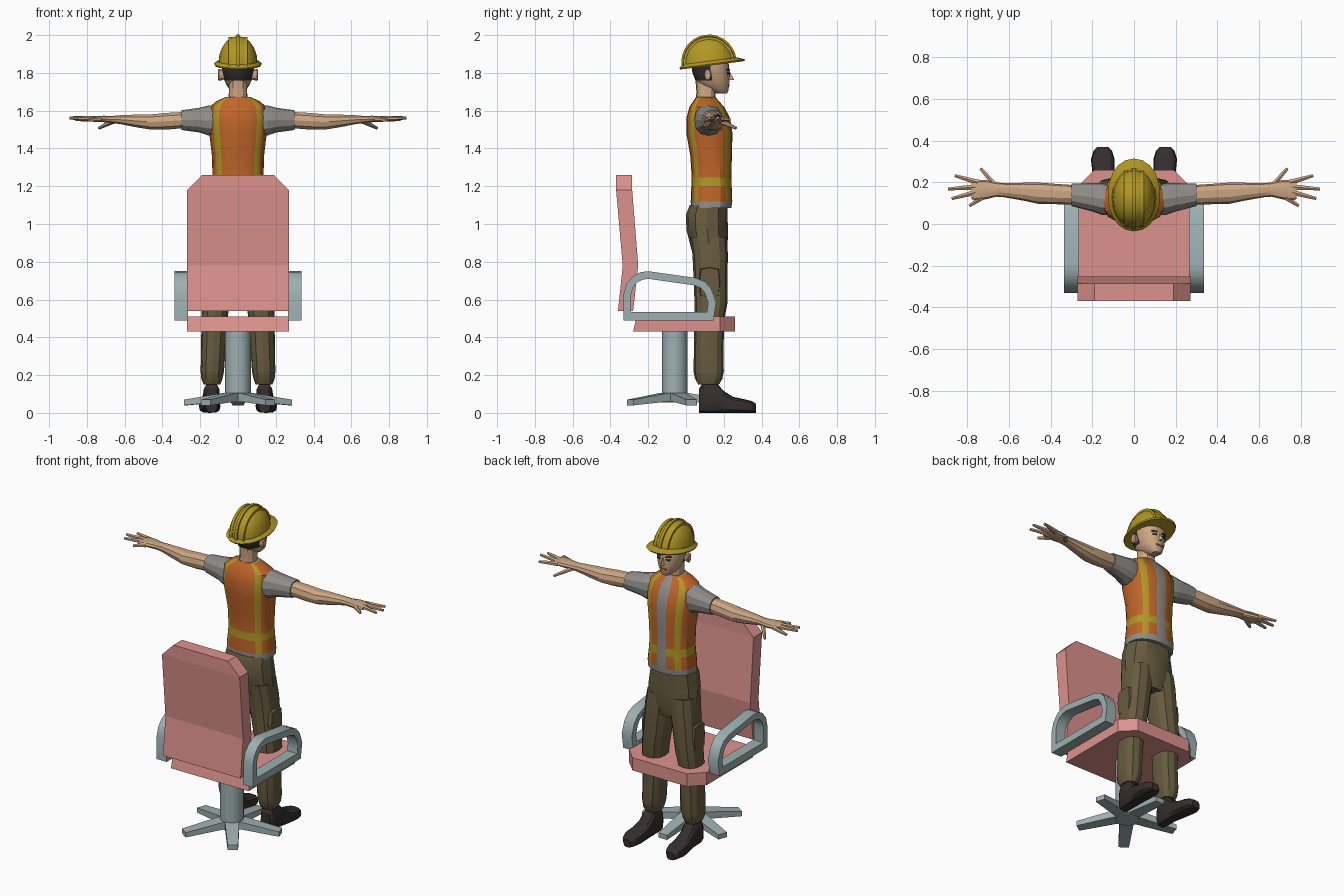
import bpy, bmesh, math
from mathutils import Vector, Matrix

if "Cube" in bpy.data.objects:
    bpy.data.objects.remove(bpy.data.objects["Cube"])

COLOURS = {
    "pink_padding": (0.72, 0.29, 0.27), "grey_steel": (0.34, 0.43, 0.44),
    "vest_orange": (0.52, 0.13, 0.022), "safety_yellow": (0.44, 0.31, 0.018),
    "shirt_grey": (0.28, 0.27, 0.25), "olive_cloth": (0.135, 0.105, 0.05),
    "boot_brown": (0.037, 0.027, 0.027), "skin": (0.60, 0.38, 0.23),
    "dark_hair": (0.03, 0.026, 0.028), "lip_brown": (0.42, 0.14, 0.05),
}
MATS = {}
for key, col in COLOURS.items():
    MATS[key] = bpy.data.materials.new(key)
    MATS[key].diffuse_color = (*col, 1)


def finish(name, bm, mats, smooth=0, rule=None):
    bmesh.ops.recalc_face_normals(bm, faces=bm.faces)
    me = bpy.data.meshes.new(name)
    bm.to_mesh(me)
    bm.free()
    for m in mats:
        me.materials.append(MATS[m])
    for p in me.polygons:
        p.use_smooth = smooth > 0
        if rule:
            p.material_index = rule(p.center)
    if smooth:
        me.set_sharp_from_angle(angle=math.radians(smooth))
    ob = bpy.data.objects.new(name, me)
    bpy.context.collection.objects.link(ob)
    return ob


def loft(name, rings, mats, smooth=0, rule=None, pick=None, caps=True):
    """Skin a list of point rings; pick(ring, segment) or rule(centre) chooses the colour."""
    bm = bmesh.new()
    vs = [[bm.verts.new(p) for p in r] for r in rings]
    n = len(vs[0])
    for i in range(len(vs) - 1):
        for j in range(n):
            k = (j + 1) % n
            f = bm.faces.new((vs[i][j], vs[i][k], vs[i + 1][k], vs[i + 1][j]))
            if pick:
                f.material_index = pick(i, j)
    if caps:
        bm.faces.new(vs[0])
        bm.faces.new(vs[-1])
    return finish(name, bm, mats, smooth, rule)


def oval(axis, pos, c1, c2, r1, r2, n=12, p=2.3, s=1):
    """Superellipse ring perpendicular to an axis; s = -1 mirrors it in x."""
    pts = []
    for k in range(n):
        a = 2 * math.pi * k / n
        c, d = math.cos(a), math.sin(a)
        u = c1 + r1 * math.copysign(abs(c) ** (2 / p), c)
        v = c2 + r2 * math.copysign(abs(d) ** (2 / p), d)
        x, y, z = {"x": (pos, u, v), "y": (u, pos, v), "z": (u, v, pos)}[axis]
        pts.append((s * x, y, z))
    return pts


def box(name, c, size, mat, rot=0):
    bm = bmesh.new()
    m = Matrix.Translation(c) @ Matrix.Rotation(rot, 4, "Z") @ Matrix.Diagonal((*size, 1))
    bmesh.ops.create_cube(bm, size=1, matrix=m)
    return finish(name, bm, [mat])


def finger(name, a, b, r1, r2):
    a, b = Vector(a), Vector(b)
    d = b - a
    bm = bmesh.new()
    m = Matrix.Translation((a + b) / 2) @ d.to_track_quat("Z", "Y").to_matrix().to_4x4()
    bmesh.ops.create_cone(bm, cap_ends=True, segments=6, radius1=r1, radius2=r2,
                          depth=d.length, matrix=m)
    return finish(name, bm, ["skin"])


# ---- Chair: seat, backrest, column, star base, armrests ----
def seat_ring(z, back):
    return [(-.27, back, z), (.27, back, z), (.27, .18, z), (.19, .26, z), (-.19, .26, z), (-.27, .18, z)]


loft("seat", [seat_ring(.43, -.28), seat_ring(.51, -.262)], ["pink_padding"])
loft("backrest", [[(-w, a, z), (w, a, z), (w, b, z), (-w, b, z)] for z, w, a, b in (
    (.54, .27, -.36, -.28), (.78, .27, -.335, -.253), (1.18, .27, -.37, -.285), (1.26, .19, -.37, -.285))],
    ["pink_padding"])
loft("column", [oval("z", z, 0, -.06, .068, .068, 18, 2) for z in (.055, .435)], ["grey_steel"], 35)
for i in range(5):
    spin = Matrix.Translation((0, -.06, 0)) @ Matrix.Rotation(math.radians(72 * i), 4, "Z")
    loft(f"base_leg_{i + 1}", [[spin @ Vector(q) for q in
         ((-w, r, lo), (w, r, lo), (w, r, hi), (-w, r, hi))]
         for r, w, lo, hi in ((0, .042, .06, .112), (.07, .04, .06, .105), (.29, .03, .04, .07))],
         ["grey_steel"])

OUTER = [(-.33, .49), (-.33, .63), (-.315, .685), (-.28, .725), (-.24, .745), (-.2, .75),
         (.05, .715), (.1, .695), (.135, .655), (.16, .585), (.145, .49)]
INNER = [(-.29, .535), (-.29, .63), (-.28, .665), (-.26, .69), (-.23, .705), (-.2, .71),
         (.045, .675), (.08, .66), (.1, .635), (.117, .58), (.11, .535)]
for side, s in (("left", -1), ("right", 1)):
    # Closed tube with a rectangular section running round the loop
    rings = [[(s * .265, *o), (s * .335, *o), (s * .335, *q), (s * .265, *q)] for o, q in zip(OUTER, INNER)]
    loft(f"{side}_armrest", rings + rings[:1], ["grey_steel"], 30, caps=False)

# ---- Torso in shirt and open safety vest ----
FRONT = [0, .22, .58, .8, .94]
BACK = [1, .94, .84, .64, .35]
half = [(x, 1) for x in FRONT] + [(x, -1) for x in BACK]
SECTION = half + [(0, -1)] + [(-x, d) for x, d in reversed(half[1:])]
TORSO = [(1.085, .133, .146, .107), (1.12, .135, .147, .11), (1.20, .135, .138, .107),
         (1.247, .135, .135, .105), (1.36, .133, .138, .11), (1.48, .124, .152, .122),
         (1.56, .118, .158, .116), (1.62, .11, .15, .092), (1.65, .106, .115, .068), (1.672, .105, .066, .052)]
P = 2.4
rings = [[(rx * x, cy + d * ry * max(0, 1 - abs(x) ** P) ** (1 / P), z) for x, d in SECTION]
         for z, cy, rx, ry in TORSO]


def vest_colour(i, j):
    j = min(j, len(SECTION) - 1 - j)
    if i == 0 or j == 0:
        return 0
    return 2 if i == 2 or j in (2, 7) else 1


loft("torso_and_vest", rings, ["shirt_grey", "vest_orange", "safety_yellow"], 25, pick=vest_colour)

# ---- Trousers: hips, then legs and boots ----
loft("trouser_hips", [oval("z", *r) for r in (
    (.80, 0, .13, .13, .075), (.86, 0, .125, .163, .095), (.97, 0, .112, .158, .11),
    (1.05, 0, .11, .146, .11), (1.10, 0, .12, .14, .10))], ["olive_cloth"], 25)
LEG = [(.93, .08, .118, .076, .098), (.84, .087, .128, .082, .094), (.70, .102, .13, .078, .089),
       (.58, .117, .132, .074, .087), (.50, .125, .125, .069, .08), (.35, .13, .12, .065, .078),
       (.22, .136, .12, .062, .08), (.18, .138, .12, .056, .072), (.15, .138, .12, .044, .055)]
BOOT = [(.07, .14, .032, .13), (.09, .14, .043, .16), (.165, .14, .045, .155), (.2, .143, .047, .115),
        (.25, .147, .053, .085), (.31, .15, .057, .072), (.35, .15, .045, .062), (.37, .15, .025, .048)]
for side, s in (("left", -1), ("right", 1)):
    loft(f"{side}_trouser_leg", [oval("z", *r, s=s) for r in LEG], ["olive_cloth"], 25)
    loft(f"{side}_cargo_pocket", [oval("x", x, .125, .69, w, h, 8, 5, s)
         for x, w, h in ((.15, .06, .09), (.183, .052, .078))], ["olive_cloth"])
    loft(f"{side}_boot", [oval("y", y, cx, h / 2, rx, h / 2, 12, 3, s) for y, cx, rx, h in BOOT],
         ["boot_brown"], 25)

# ---- Arms: sleeves, forearms, hands ----
SLEEVE = [(.10, .115, 1.55, .07, .08), (.155, .12, 1.548, .076, .08), (.20, .128, 1.55, .068, .066),
          (.30, .14, 1.55, .054, .052)]
ARM = [(.29, .14, 1.55, .047, .045), (.38, .144, 1.544, .049, .046), (.46, .148, 1.54, .051, .042),
       (.53, .155, 1.545, .043, .036), (.62, .162, 1.552, .034, .025), (.66, .165, 1.553, .034, .02),
       (.71, .165, 1.556, .046, .018), (.76, .163, 1.558, .05, .014), (.78, .162, 1.558, .042, .011)]
TIPS = [((.75, .2, 1.556), (.86, .232, 1.553)), ((.76, .178, 1.558), (.892, .168, 1.562)),
        ((.76, .152, 1.558), (.875, .122, 1.56)), ((.73, .127, 1.555), (.79, .087, 1.55)),
        ((.66, .18, 1.545), (.735, .265, 1.508))]
for side, s in (("left", -1), ("right", 1)):
    loft(f"{side}_sleeve", [oval("x", *r, s=s) for r in SLEEVE], ["shirt_grey"], 20)
    loft(f"{side}_arm", [oval("x", *r, n=10, s=s) for r in ARM], ["skin"], 20)
    for i, (a, b) in enumerate(TIPS):
        finger(f"{side}_finger_{i + 1}", (s * a[0], *a[1:]), (s * b[0], *b[1:]), .015, .008)

# ---- Head: neck, skull with hair, face details ----
loft("neck", [oval("z", *r) for r in (
    (1.63, 0, .105, .056, .055), (1.70, 0, .105, .048, .05), (1.76, 0, .11, .05, .06))], ["skin"], 30)
loft("head", [oval("z", *r, n=20) for r in (
    (1.692, 0, .188, .024, .03), (1.705, 0, .178, .04, .046), (1.735, 0, .15, .06, .078),
    (1.76, 0, .14, .072, .09), (1.80, 0, .132, .082, .098), (1.84, 0, .128, .087, .1),
    (1.90, 0, .12, .082, .095))], ["skin", "dark_hair"], 35,
    rule=lambda c: 1 if c.y < .125 and c.z > 1.76 else 0)
loft("nose", [[(-w, .215, z), (w, .215, z), (0, y, z)] for z, w, y in ((1.762, .015, .256), (1.808, .008, .231))],
     ["skin"])
box("mouth", (0, .226, 1.735), (.042, .009, .01), "lip_brown")
for side, s in (("left", -1), ("right", 1)):
    box(f"{side}_eye", (s * .034, .223, 1.797), (.026, .009, .01), "dark_hair", -s * .4)
    box(f"{side}_eyebrow", (s * .034, .223, 1.816), (.034, .009, .007), "dark_hair", -s * .4)
    loft(f"{side}_ear", [oval("x", x, .115, 1.79, w, h, 8, 2, s)
         for x, w, h in ((.07, .014, .024), (.1, .02, .032), (.106, .015, .026))], ["skin"])

# ---- Hard hat: dome, brim and three ridges, tipped slightly back ----
hat = []
hat.append(loft("hat_dome", [oval("z", .145 * math.sin(t), 0, 0, .104 * math.cos(t), .14 * math.cos(t), 20, 2.1)
    for t in (math.radians(a) for a in (0, 18, 36, 52, 68, 82))], ["safety_yellow"], 30))
hat.append(loft("hat_brim", [oval("z", z, 0, cy, rx, ry, 20, 2.1) for z, cy, rx, ry in (
    (-.012, .015, .122, .17), (-.004, .017, .126, .176), (.012, .005, .106, .147))], ["safety_yellow"], 20))
for i, x0 in enumerate((-.04, 0, .04)):
    k = math.sqrt(1 - (x0 / .104) ** 2)
    arc = [(.147 * k * math.cos(math.pi * a / 14), .003 + .15 * k * math.sin(math.pi * a / 14)) for a in range(15)]
    hat.append(loft(f"hat_ridge_{i + 1}", [[(x, y, z) for y, z in arc] for x in (x0 - .009, x0 + .009)],
                    ["safety_yellow"], 30))
tilt = Matrix.Translation((0, .122, 1.85)) @ Matrix.Rotation(math.radians(7.5), 4, "X")
for ob in hat:
    ob.data.transform(tilt)

for m in bpy.data.materials:
    if m.users and not m.is_grease_pencil:
        m.use_nodes = True
        m.node_tree.nodes["Principled BSDF"].inputs["Base Color"].default_value = m.diffuse_color
